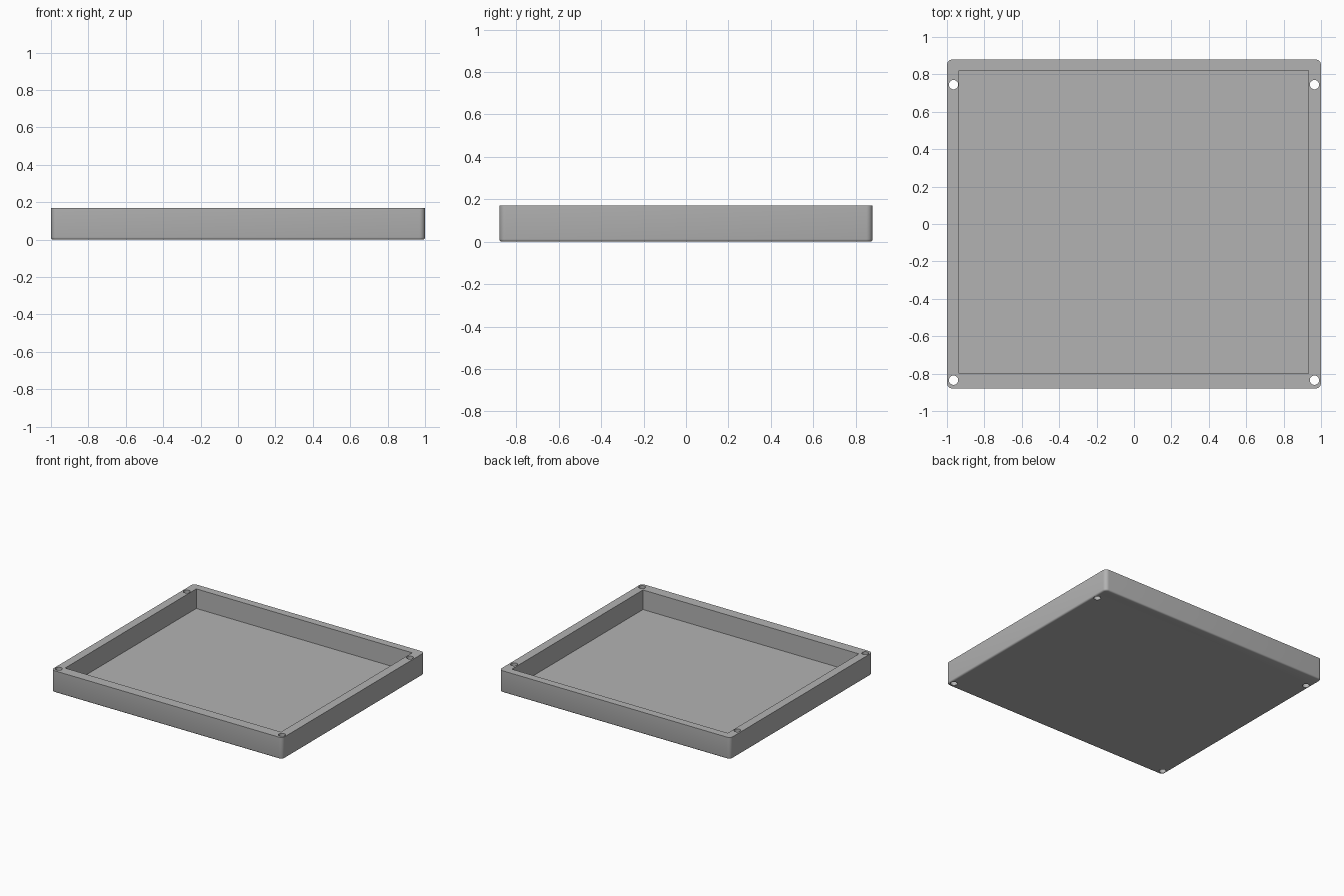
import bpy, bmesh, math
from mathutils import Matrix, Vector

if "Cube" in bpy.data.objects:
    bpy.data.objects.remove(bpy.data.objects["Cube"], do_unlink=True)

HEIGHT, FLOOR = 0.17, 0.017
HALF_X, HALF_Y = 1.0, 0.88

grey = bpy.data.materials.new("plain grey")
grey.use_nodes = True
colour = (0.45, 0.45, 0.45, 1)
grey.diffuse_color = colour
grey.node_tree.nodes["Principled BSDF"].inputs["Base Color"].default_value = colour


def make_object(name, bm):
    mesh = bpy.data.meshes.new(name)
    bm.to_mesh(mesh)
    bm.free()
    mesh.materials.append(grey)
    obj = bpy.data.objects.new(name, mesh)
    bpy.context.collection.objects.link(obj)
    return obj


def box(low, high):
    bm = bmesh.new()
    low, high = Vector(low), Vector(high)
    size = Matrix.Diagonal((*(high - low), 1))
    bmesh.ops.create_cube(bm, size=1, matrix=Matrix.Translation((low + high) / 2) @ size)
    return bm


def cut(target, cutter):
    cutter.hide_render = True
    mod = target.modifiers.new("cut", 'BOOLEAN')
    mod.operation, mod.solver, mod.object = 'DIFFERENCE', 'EXACT', cutter
    bpy.ops.object.select_all(action='DESELECT')
    bpy.context.view_layer.objects.active = target
    target.select_set(True)
    bpy.ops.object.modifier_apply(modifier=mod.name)
    bpy.data.objects.remove(cutter, do_unlink=True)


# Tray body: rounded upright corners, softened bottom rim
bm = box((-HALF_X, -HALF_Y, 0), (HALF_X, HALF_Y, HEIGHT))
upright = [e for e in bm.edges if abs(e.verts[0].co.z - e.verts[1].co.z) > 0.1]
bmesh.ops.bevel(bm, geom=upright, offset=0.03, segments=6, profile=0.5, affect='EDGES')
rim = [e for e in bm.edges if all(v.co.z < 0.001 for v in e.verts)]
bmesh.ops.bevel(bm, geom=rim, offset=0.012, segments=3, profile=0.5, affect='EDGES')
tray = make_object("tray", bm)

# Recess, slightly nearer the back
cut(tray, make_object("recess_cutter", box((-0.935, -0.80, FLOOR), (0.932, 0.82, 0.4))))

# Screw holes through the corners
for x in (-0.965, 0.965):
    for y in (-0.835, 0.745):
        hole = bmesh.new()
        bmesh.ops.create_cone(hole, cap_ends=True, segments=32, radius1=0.025, radius2=0.025,
                              depth=1, matrix=Matrix.Translation((x, y, 0)))
        cut(tray, make_object("hole_cutter", hole))

bpy.ops.object.shade_smooth_by_angle(angle=math.radians(35))
